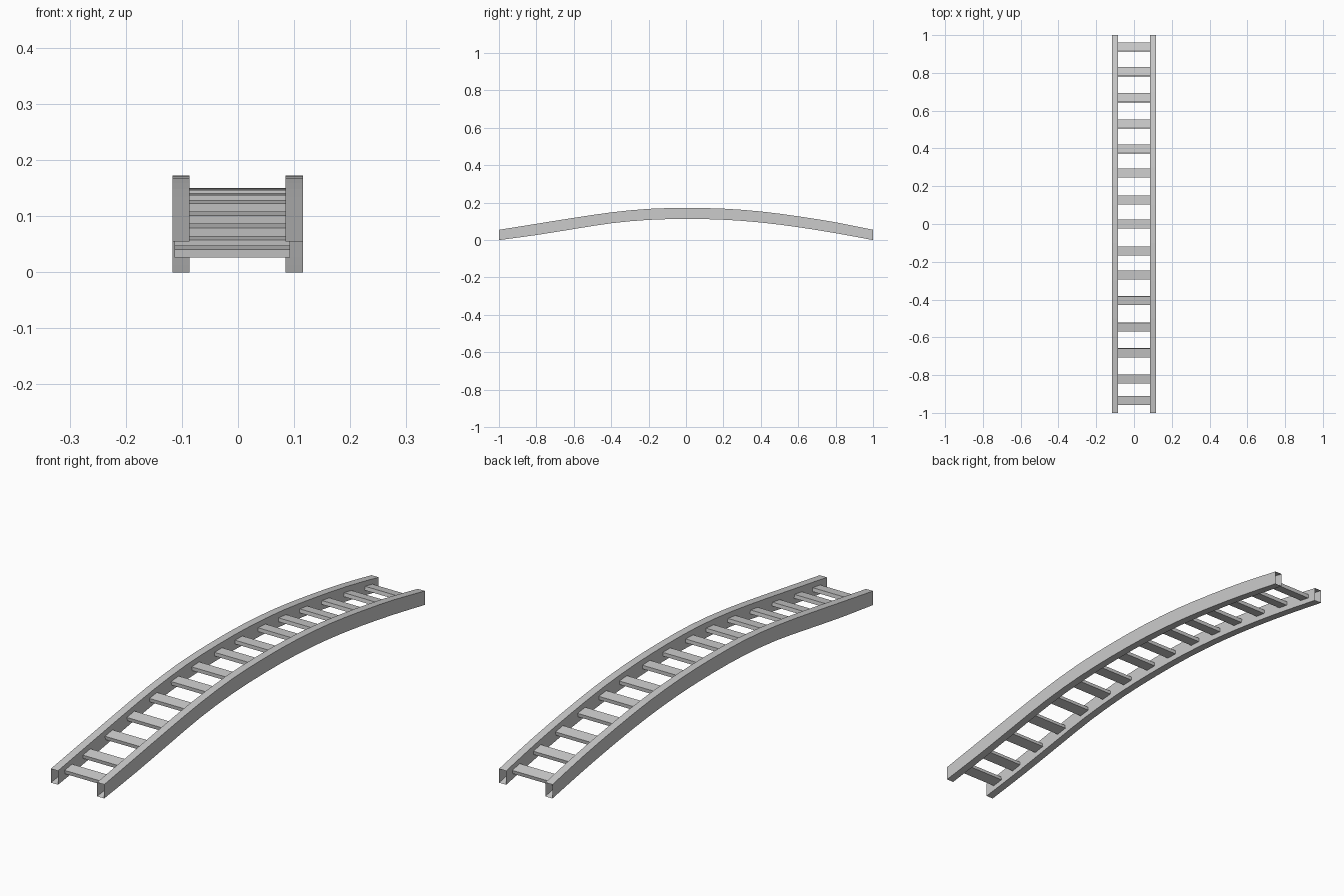
import bpy, bmesh, math
from mathutils import Matrix, Vector

if "Cube" in bpy.data.objects:
    bpy.data.objects.remove(bpy.data.objects["Cube"])

# Side profile of a rail: y, bottom z, top z
PROFILE = [(-1, 0, .055), (-.8, .027, .087), (-.6, .059, .119), (-.4, .09, .148),
           (-.2, .108, .167), (0, .113, .172), (.2, .109, .168), (.4, .094, .153),
           (.6, .069, .127), (.8, .037, .095), (1, 0, .055)]


def section(y):
    """Smoothly interpolated (bottom, top) of the rail at y."""
    t = min(max((y + 1) / .2, 0), 9.9999)
    if y >= 1:
        return PROFILE[-1][1:]
    i = int(t)
    f = t - i
    last = len(PROFILE) - 1

    def point(k):
        if k < 0:
            return 2 * Vector(PROFILE[0]) - Vector(PROFILE[1])
        if k > last:
            return 2 * Vector(PROFILE[last]) - Vector(PROFILE[last - 1])
        return Vector(PROFILE[k])

    a, b, c, d = (point(i + k) for k in (-1, 0, 1, 2))
    p = .5 * (2 * b + (c - a) * f + (2 * a - 5 * b + 4 * c - d) * f * f
              + (3 * b - a - 3 * c + d) * f ** 3)
    return p[1], p[2]


def finish(name, bm):
    bmesh.ops.recalc_face_normals(bm, faces=bm.faces)
    mesh = bpy.data.meshes.new(name)
    bm.to_mesh(mesh)
    bm.free()
    bpy.context.collection.objects.link(bpy.data.objects.new(name, mesh))


# Side rails: arched rectangular tubes with open ends
def rail(name, x0, x1, steps=20):
    bm = bmesh.new()
    rings = []
    for i in range(steps + 1):
        y = -1 + 2 * i / steps
        lo, hi = section(y)
        rings.append([bm.verts.new((x, y, z))
                      for x, z in ((x0, lo), (x1, lo), (x1, hi), (x0, hi))])
    for r, s in zip(rings, rings[1:]):
        for k in range(4):
            n = (k + 1) % 4
            bm.faces.new((r[k], r[n], s[n], s[k]))
    finish(name, bm)


rail("left_rail", -.117, -.086)
rail("right_rail", .085, .116)


# Rungs: thin slats tilted to follow the arch
def middle(y):
    return sum(section(y)) / 2


RUNGS = [-.934, -.82, -.682, -.545, -.405, -.27, -.142, 0, .127, .27,
         .398, .53, .668, .806, .937]
for i, y in enumerate(RUNGS, 1):
    slope = math.atan((middle(y + .04) - middle(y - .04)) / .08)
    bm = bmesh.new()
    bmesh.ops.create_cube(bm, size=1, matrix=Matrix.Translation((-.01, y, middle(y)))
                          @ Matrix.Rotation(slope, 4, 'X')
                          @ Matrix.Diagonal((.206, .047, .0145, 1)))
    finish(f"rung_{i:02d}", bm)
